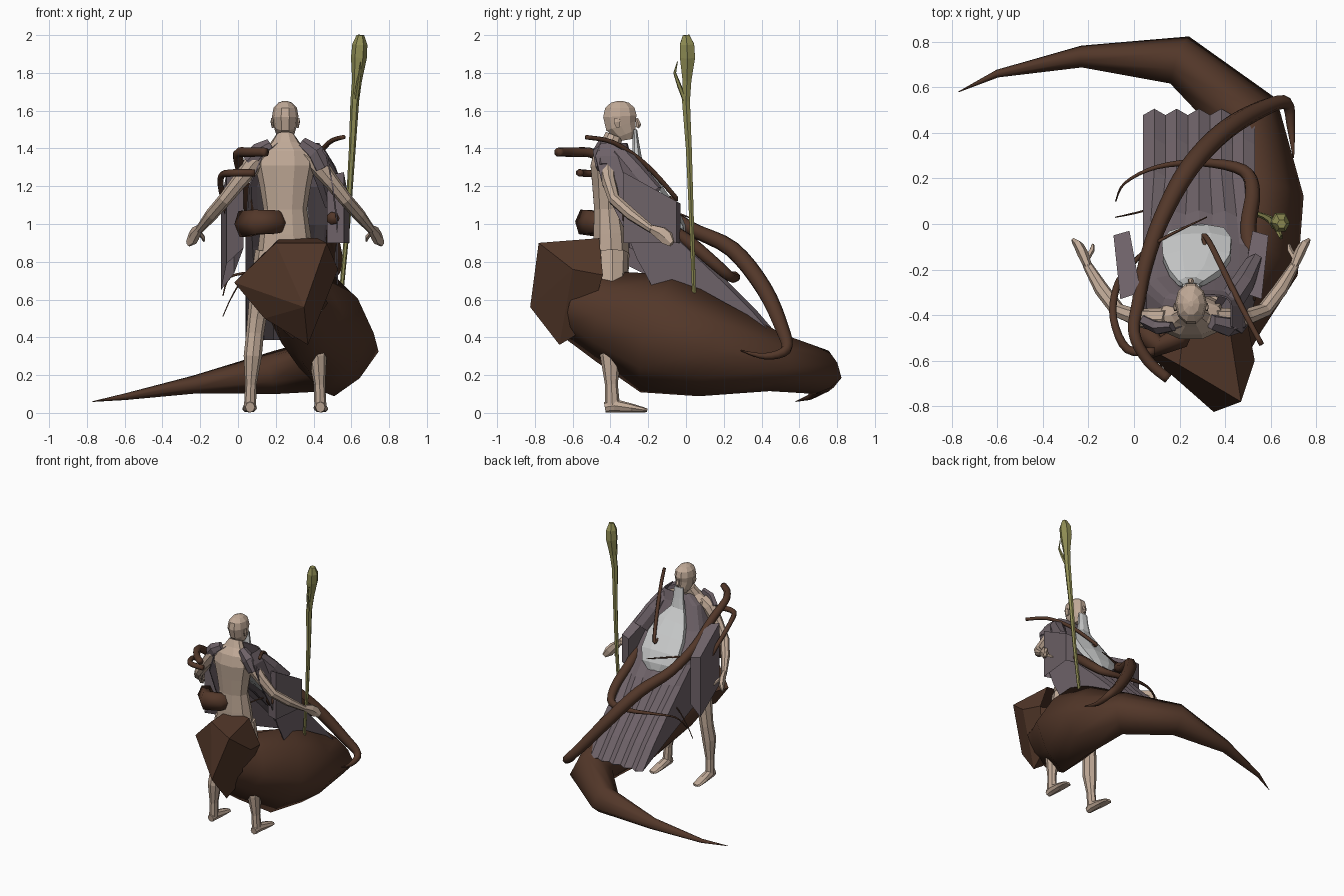
import bpy, bmesh, math
from mathutils import Vector


def material(name, r, g, b):
    m = bpy.data.materials.new(name)
    m.diffuse_color = (r, g, b, 1)
    return m


BARK = material("dark bark", 0.085, 0.038, 0.022)
SKIN = material("skin", 0.53, 0.40, 0.31)
CLOTH = material("grey cloth", 0.155, 0.122, 0.138)
HAIR = material("white hair", 0.60, 0.61, 0.61)
WOOD = material("olive wood", 0.28, 0.27, 0.09)


def finish(name, bm, mat, smooth):
    bmesh.ops.recalc_face_normals(bm, faces=bm.faces)
    me = bpy.data.meshes.new(name)
    bm.to_mesh(me)
    bm.free()
    me.materials.append(mat)
    for p in me.polygons:
        p.use_smooth = smooth
    ob = bpy.data.objects.new(name, me)
    bpy.context.collection.objects.link(ob)
    return ob


def refine(pts, steps):
    """Catmull-Rom subdivision of a path, radii included."""
    out = []
    for i in range(len(pts) - 1):
        q = [pts[max(0, min(len(pts) - 1, i + k))] for k in (-1, 0, 1, 2)]
        for s in range(steps):
            t = s / steps
            out.append(tuple(0.5 * (2 * b + (c - a) * t + (2 * a - 5 * b + 4 * c - d) * t * t
                                    + (3 * b - a - 3 * c + d) * t ** 3)
                             for a, b, c, d in zip(*q)))
    return out + [pts[-1]]


def loft(name, pts, mat, n=8, smooth=False, up=(0, 0, 1), caps=True, turn=0.0, pinch=1.0):
    """Skin rings along a path of (x, y, z, width radius, height radius)."""
    bm = bmesh.new()
    rings, up = [], Vector(up)
    pos = [Vector(p[:3]) for p in pts]
    for i, p in enumerate(pts):
        t = (pos[min(i + 1, len(pos) - 1)] - pos[max(i - 1, 0)]).normalized()
        u = t.cross(up).normalized()
        v = u.cross(t)
        up = v
        ring = []
        for k in range(n):
            a, f = 2 * math.pi * k / n + turn, pinch if k % 2 else 1
            ring.append(bm.verts.new(pos[i] + u * p[3] * f * math.cos(a) + v * p[4] * f * math.sin(a)))
        rings.append(ring)
    for a, b in zip(rings, rings[1:]):
        for k in range(n):
            bm.faces.new((a[k], a[(k + 1) % n], b[(k + 1) % n], b[k]))
    if caps:
        bm.faces.new(rings[0])
        bm.faces.new(rings[-1])
    return finish(name, bm, mat, smooth)


def prism(name, top, bottom, mat, cap_bottom=False):
    """Join two matching loops of corners and cap the first."""
    bm = bmesh.new()
    a, b = [[bm.verts.new(p) for p in loop] for loop in (top, bottom)]
    n = len(a)
    for k in range(n):
        bm.faces.new((a[k], a[(k + 1) % n], b[(k + 1) % n], b[k]))
    bm.faces.new(a)
    if cap_bottom:
        bm.faces.new(b)
    return finish(name, bm, mat, False)


def vine(name, pts, n=7):
    return loft(name, [(*p[:3], max(p[3], .003), max(p[3], .003)) for p in refine(pts, 4)],
                BARK, n, True)


Y = (0, 1, 0)
CX = 0.25

# Tapering trunk with a diamond section, curling round to a point
loft("trunk", [(.31, -.57, .58, .17, .20), (.36, -.40, .51, .21, .25), (.48, -.15, .42, .25, .325),
               (.53, .13, .34, .215, .26), (.49, .48, .265, .155, .155), (.20, .72, .215, .115, .12),
               (-.23, .735, .15, .05, .05), (-.60, .66, .085, .018, .018),
               (-.77, .58, .06, .002, .002)], BARK, 8, True, caps=False, pinch=.83)

# Broken angular butt of the trunk, a fan of facets around a blunt apex
bm = bmesh.new()
rim = [(-.02, -.50, .69), (.20, -.62, .90), (.47, -.78, .90), (.53, -.60, .76), (.37, -.67, .36), (.14, -.57, .50)]
rear = [(.08, -.40, .66), (.22, -.43, .925), (.42, -.46, .925), (.50, -.44, .73), (.40, -.52, .45), (.18, -.45, .5)]
front = [bm.verts.new(p) for p in rim]
back = [bm.verts.new(p) for p in rear]
apex = bm.verts.new((.35, -.825, .56))
for k in range(6):
    j = (k + 1) % 6
    bm.faces.new((front[k], front[j], back[j], back[k]))
    bm.faces.new((front[k], front[j], apex))
finish("trunk_butt", bm, BARK, False)

# Torso and pelvis
loft("torso", [(CX + .01, -.39, .73, .13, .09), (CX, -.395, .83, .15, .10), (CX, -.40, .95, .135, .095),
               (CX, -.41, 1.08, .115, .08), (CX, -.41, 1.20, .135, .09), (CX, -.41, 1.31, .16, .10),
               (CX, -.41, 1.38, .15, .08), (CX, -.40, 1.42, .085, .055), (CX, -.38, 1.47, .05, .05)],
     SKIN, 10, up=Y)

# Head, nose and ears
loft("head", [(CX, -.315, 1.445, .03, .04), (CX, -.32, 1.475, .048, .06), (CX, -.345, 1.52, .062, .085),
              (CX, -.35, 1.57, .07, .093), (CX, -.35, 1.615, .062, .082), (CX, -.35, 1.642, .037, .05),
              (CX, -.35, 1.652, .01, .012)], SKIN, 10, up=Y)
loft("nose", [(CX, -.262, 1.56, .008, .008), (CX, -.25, 1.525, .015, .014), (CX, -.258, 1.51, .01, .01)],
     SKIN, 5, up=Y)

for s, side in ((-1, "left"), (1, "right")):
    def mx(rows):
        return [(CX + s * r[0], *r[1:]) for r in rows]
    loft(side + "_ear", mx([(.065, -.36, 1.51, .006, .01), (.07, -.365, 1.54, .008, .02),
                            (.069, -.365, 1.56, .006, .015)]), SKIN, 6, up=Y)
    # Arms
    loft(side + "_arm", mx([(.10, -.42, 1.37, .05, .05), (.16, -.42, 1.33, .052, .055),
                            (.24, -.41, 1.23, .038, .042), (.32, -.38, 1.13, .032, .036),
                            (.39, -.29, 1.05, .032, .034), (.455, -.18, .97, .02, .022)]), SKIN, 8)
    loft(side + "_hand", mx([(.45, -.19, .98, .018, .02), (.475, -.13, .95, .024, .04),
                             (.49, -.10, .925, .022, .042), (.515, -.075, .895, .01, .02)]), SKIN, 6)
    loft(side + "_thumb", mx([(.46, -.16, .96, .012, .012), (.435, -.115, .93, .012, .012),
                              (.43, -.09, .91, .006, .006)]), SKIN, 5)
    # Legs and feet pointing backwards
    loft(side + "_leg", mx([(.08, -.39, .85, .08, .085), (.115, -.39, .68, .07, .075),
                            (.15, -.385, .50, .05, .055), (.16, -.385, .42, .047, .052),
                            (.172, -.40, .30, .048, .055), (.182, -.395, .15, .03, .034),
                            (.186, -.39, .04, .032, .04)]), SKIN, 8, up=Y)
    loft(side + "_foot", mx([(.186, -.43, .03, .025, .028), (.186, -.38, .038, .033, .036),
                             (.188, -.29, .026, .038, .024), (.19, -.225, .016, .036, .014),
                             (.19, -.205, .013, .02, .009)]), SKIN, 8)
    # Boxy hanging sleeve cuffs, the empty one reaching lower
    drop = .25 if s < 0 else 0
    plan = ((.34, -.05), (.27, -.03), (.22, -.30), (.31, -.33))
    prism(side + "_sleeve_cuff",
          [(CX + s * x, y, 1.12 - .55 * (y + .05)) for x, y in plan],
          [(CX + s * x, y, .90 - drop - (.5 * (y + .05) if s < 0 else 0) + (.1 if s < 0 and x < .3 else 0))
           for x, y in plan], CLOTH)

# Robe draped over the chest, open behind, flaring into a pleated skirt
bm = bmesh.new()
rows = []
# height, front y, half width, rear y, centre x
for z, yf, w, yb, cx in ((1.43, -.31, .11, -.45, .32), (1.36, -.29, .175, -.48, .30), (1.2, -.22, .225, -.44, .28),
                         (1.0, -.07, .245, -.34, .285), (.88, .05, .245, -.30, .285), (.68, .22, .245, -.26, .285),
                         (.54, .36, .245, -.22, .285), (.39, .49, .245, -.18, .285)):
    row = []
    flat = min(1, max(0, (1.2 - z) * 2))
    for k in range(15):
        # middle points span the front, the outer two on each side run back
        f = max(-1, min(1, (k - 7) / 5))
        back_step = max(0, abs(k - 7) - 5) / 2
        round_x = math.sin(f * math.pi / 2)
        x = cx + w * (f * flat + round_x * (1 - flat))
        y = yf + (yb - yf) * (back_step * flat + (1 - flat) * (abs(k - 7) / 7) ** 3)
        y += (.016 if k % 2 else -.012) * flat * (back_step == 0)
        row.append(bm.verts.new((x, y, z + back_step * max(0, .95 - z) * .5)))
    rows.append(row)
for a, b in zip(rows, rows[1:]):
    for k in range(14):
        bm.faces.new((a[k], a[k + 1], b[k + 1], b[k]))
finish("robe", bm, CLOTH, False).modifiers.new("thickness", "SOLIDIFY").thickness = .008

# Collar folds on the back of both shoulders, and the sleeve over one upper arm
loft("left_collar", [(.06, -.43, 1.33, .03, .05), (.11, -.455, 1.39, .03, .045), (.17, -.45, 1.425, .02, .03)],
     CLOTH, 6)
loft("right_collar", [(.45, -.44, 1.30, .04, .05), (.41, -.45, 1.38, .045, .05), (.34, -.43, 1.43, .035, .03)],
     CLOTH, 6)
loft("right_sleeve", [(.41, -.36, 1.37, .06, .06), (.465, -.28, 1.26, .055, .08), (.51, -.19, 1.14, .04, .09)],
     CLOTH, 8, turn=math.pi / 8, caps=False)

# Long beard widening over the chest
loft("beard", [(CX, -.27, 1.50, .04, .012), (CX, -.265, 1.42, .045, .02), (CX, -.26, 1.34, .06, .03),
               (.265, -.215, 1.25, .12, .045), (.275, -.15, 1.15, .16, .05), (.275, -.08, 1.05, .165, .05),
               (.275, -.035, .98, .13, .035), (.27, -.02, .93, .07, .02)], HAIR, 8, up=Y, turn=math.pi / 8)

# Walking staff with a swollen head and a side twig
loft("staff", [(.54, .045, .56, .011, .011), (.58, .03, 1.0, .014, .014), (.605, .015, 1.4, .018, .018),
               (.618, 0, 1.65, .023, .024), (.63, .005, 1.76, .026, .027), (.64, .008, 1.88, .042, .046),
               (.645, .005, 1.95, .040, .044), (.648, 0, 2.0, .020, .020)], WOOD, 6, up=Y)
loft("staff_twig", [(.622, 0, 1.64, .013, .013), (.635, -.035, 1.73, .012, .012),
                    (.645, -.06, 1.80, .008, .008), (.65, -.045, 1.86, .002, .002)], WOOD, 5, up=Y)

# Vines: main one over the shoulder and down to the trunk
vine("main_vine", [(.15, -.68, 1.38, .024), (.06, -.60, 1.38, .026), (.0, -.48, 1.37, .027),
                   (.02, -.34, 1.27, .03), (.05, -.18, 1.12, .034), (.12, .02, .98, .038),
                   (.24, .24, .87, .045), (.40, .41, .66, .045), (.57, .51, .44, .038),
                   (.67, .53, .335, .028), (.69, .42, .30, .018), (.70, .29, .33, .003)])
vine("shoulder_vine", [(.09, -.56, 1.27, .020), (-.03, -.55, 1.27, .020), (-.09, -.42, 1.25, .017),
                       (-.08, -.29, 1.14, .016), (-.03, -.20, 1.02, .013), (.10, -.08, 1.06, .008),
                       (.32, .03, 1.03, .003)])
vine("far_shoulder_vine", [(.56, -.53, 1.46, .012), (.48, -.38, 1.43, .013), (.40, -.22, 1.32, .014),
                           (.33, -.08, 1.17, .013), (.305, -.06, 1.13, .010), (.34, -.22, 1.2, .004)])
# Thick stump of vine behind the waist, then a loop around the skirt
loft("vine_stump", [(.03, -.44, 1.0, .06, .08), (.10, -.54, 1.01, .05, .075), (.20, -.50, 1.01, .05, .07),
                    (.25, -.42, 1.0, .03, .04)], BARK, 6, True)
vine("waist_vine", [(.50, -.33, 1.03, .034), (.52, -.20, 1.02, .037), (.50, -.02, .93, .037),
                    (.52, .14, .80, .034), (.48, .235, .72, .028),
                    (.30, .27, .72, .018), (.10, .25, .74, .010), (-.04, .18, .72, .006),
                    (-.08, .10, .62, .003)])
vine("tendril", [(.15, .10, .80, .005), (.05, .06, .74, .005), (-.03, .04, .62, .004),
                 (-.08, .03, .51, .002)], 5)
